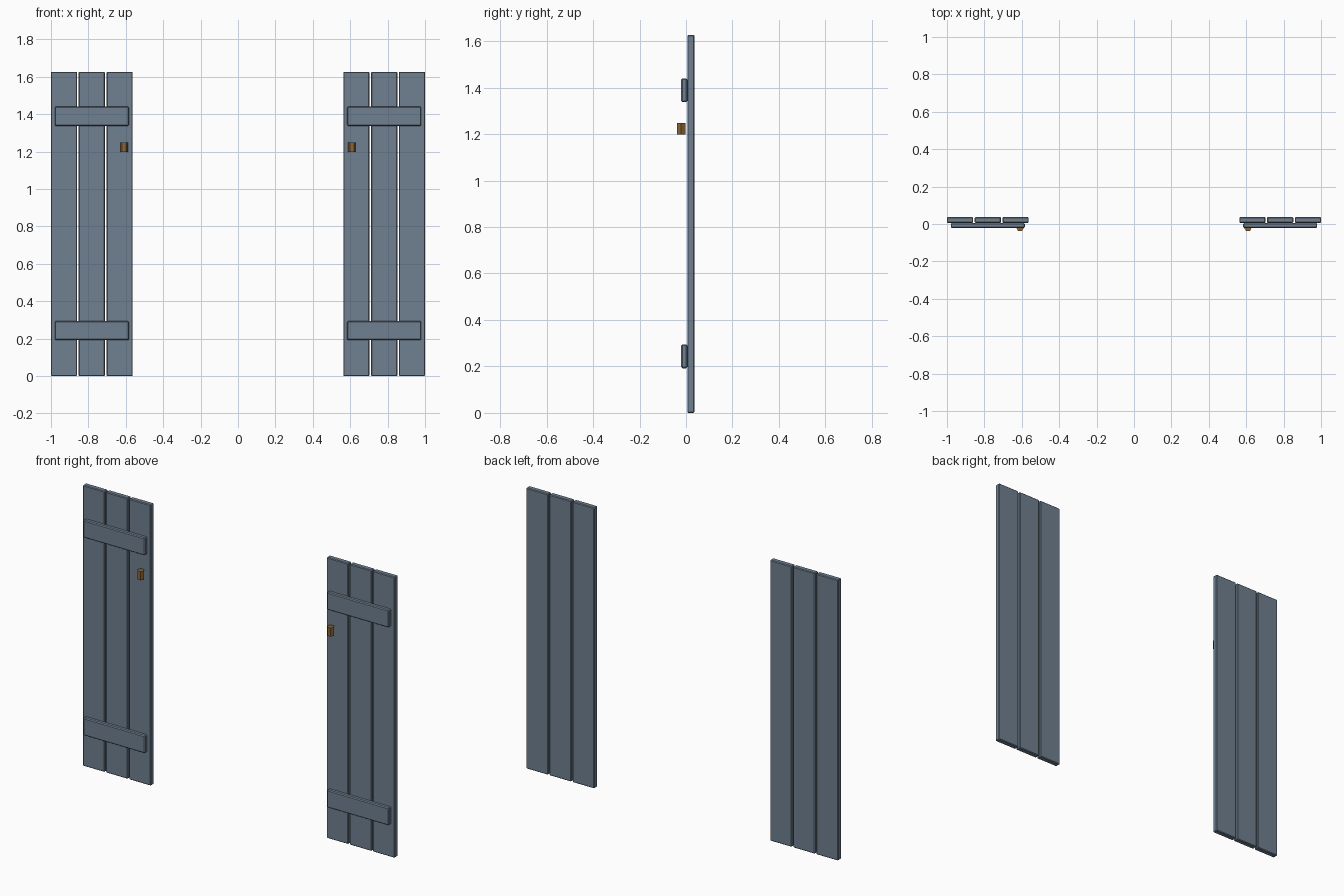
import bpy

cube = bpy.data.objects.get("Cube")
if cube:
    bpy.data.objects.remove(cube, do_unlink=True)


def material(name, color):
    mat = bpy.data.materials.new(name)
    mat.use_nodes = True
    mat.diffuse_color = color
    mat.node_tree.nodes["Principled BSDF"].inputs["Base Color"].default_value = color
    return mat


paint = material("slate_blue_paint", (0.162, 0.216, 0.279, 1))
brass = material("aged_brass", (0.26, 0.13, 0.035, 1))


def board(name, center, size, bevel):
    """A painted board with chamfered edges."""
    bpy.ops.mesh.primitive_cube_add(size=1, location=center)
    obj = bpy.context.object
    obj.name = name
    obj.scale = size
    bpy.ops.object.transform_apply(location=False, rotation=False, scale=True)
    mod = obj.modifiers.new("chamfer", "BEVEL")
    mod.width = bevel
    mod.segments = 1
    obj.data.materials.append(paint)


HEIGHT = 1.627
CENTER = 0.7815
PITCH = 0.1485

for side, sign in (("right", -1), ("left", 1)):
    x = sign * CENTER
    # Three upright planks
    for i in (-1, 0, 1):
        board(f"{side}_plank_{i + 2}", (x + i * PITCH, 0.021, HEIGHT / 2),
              (0.14, 0.031, HEIGHT), 0.004)
    # Cross battens
    for label, z in (("lower", 0.243), ("upper", 1.389)):
        board(f"{side}_{label}_batten", (x, -0.0075, z), (0.396, 0.026, 0.102), 0.005)
    # Six-sided catch
    bpy.ops.mesh.primitive_cylinder_add(vertices=6, radius=0.02, depth=0.05,
                                        location=(sign * 0.609, -0.0205, 1.223),
                                        rotation=(0, 0, 0.5235988))
    catch = bpy.context.object
    catch.name = f"{side}_catch"
    catch.data.materials.append(brass)
